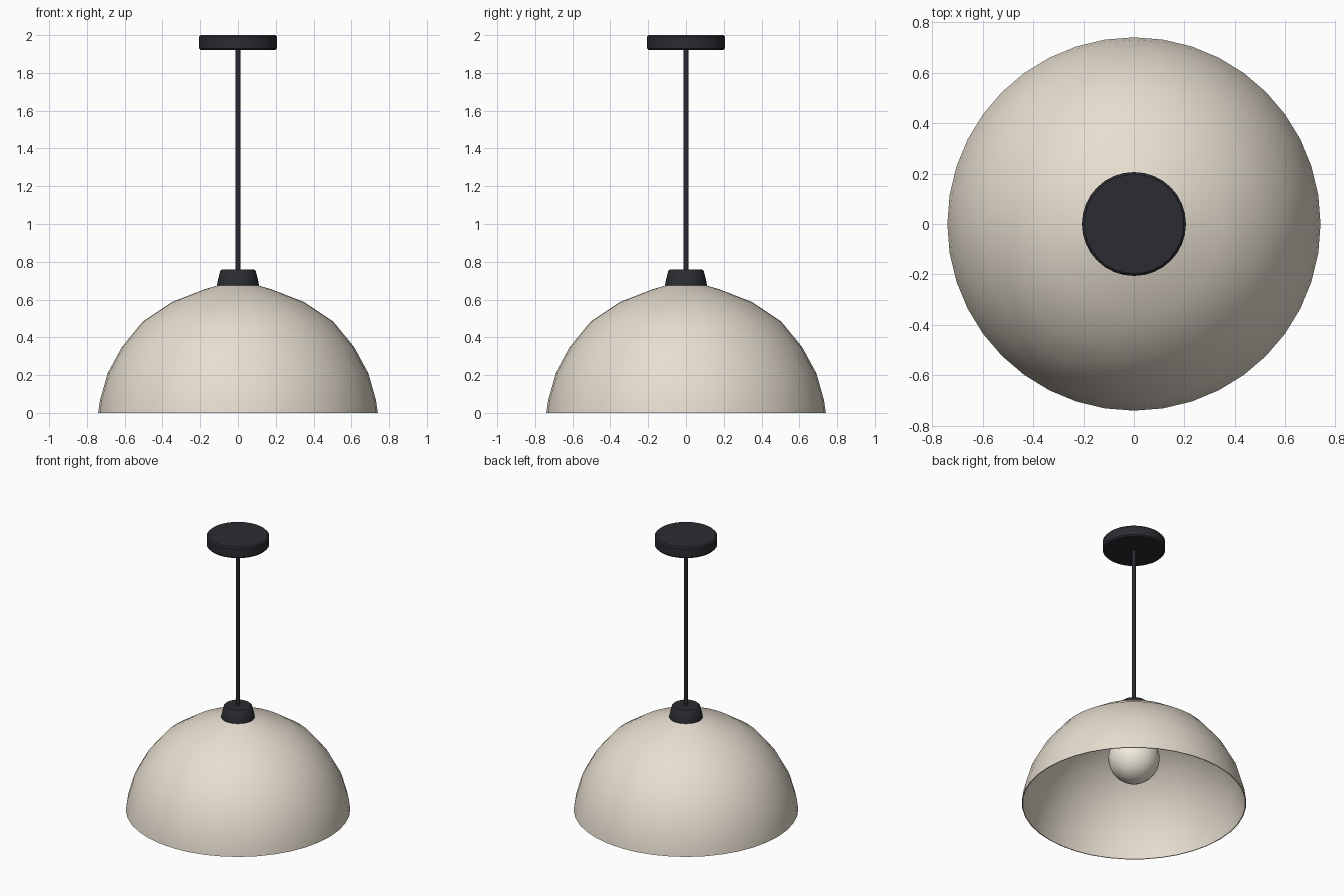
import bpy, bmesh, math

if "Cube" in bpy.data.objects:
    bpy.data.objects.remove(bpy.data.objects["Cube"])


def material(name, rgb):
    m = bpy.data.materials.new(name)
    m.diffuse_color = (*rgb, 1)
    m.use_nodes = True
    m.node_tree.nodes["Principled BSDF"].inputs["Base Color"].default_value = m.diffuse_color
    return m


dark = material("dark_metal", (0.025, 0.024, 0.031))
cream = material("cream_enamel", (0.80, 0.73, 0.63))
glass = material("warm_glass", (0.90, 0.85, 0.74))


def lathe(name, profile, sides, mat, closed=False):
    """Revolve (radius, z) points about z; a zero radius becomes a pole."""
    bm = bmesh.new()
    rings = []
    for r, z in profile:
        if r == 0:
            rings.append([bm.verts.new((0, 0, z))] * sides)
        else:
            rings.append([bm.verts.new((r * math.cos(2 * math.pi * i / sides),
                                        r * math.sin(2 * math.pi * i / sides), z))
                          for i in range(sides)])
    pairs = list(zip(rings, rings[1:]))
    if closed:
        pairs.append((rings[-1], rings[0]))
    for a, b in pairs:
        for i in range(sides):
            j = (i + 1) % sides
            bm.faces.new(list(dict.fromkeys([a[i], a[j], b[j], b[i]])))
    bmesh.ops.recalc_face_normals(bm, faces=bm.faces)
    mesh = bpy.data.meshes.new(name)
    bm.to_mesh(mesh)
    bm.free()
    mesh.materials.append(mat)
    ob = bpy.data.objects.new(name, mesh)
    bpy.context.collection.objects.link(ob)
    bpy.ops.object.select_all(action='DESELECT')
    ob.select_set(True)
    bpy.context.view_layer.objects.active = ob
    bpy.ops.object.shade_smooth_by_angle(angle=math.radians(35))
    return ob


# Dome shade: thin open shell
outer = [(0.74, 0), (0.73, 0.07), (0.69, 0.21), (0.615, 0.348),
         (0.503, 0.485), (0.35, 0.587), (0.175, 0.655), (0.08, 0.682)]
inner = [(r - 0.006, max(z - 0.006, 0)) for r, z in reversed(outer)]
lathe("shade", outer + inner, 40, cream, closed=True)

# Tapered cap on top of the shade
lathe("shade_cap", [(0, 0.675), (0.111, 0.675), (0.108, 0.695), (0.094, 0.752),
                    (0.085, 0.76), (0, 0.76)], 32, dark)

# Hanging rod
lathe("rod", [(0, 0.74), (0.013, 0.74), (0.013, 1.93), (0, 1.93)], 12, dark)

# Ceiling canopy with softened edges
lathe("ceiling_canopy", [(0, 1.92), (0.197, 1.92), (0.206, 1.929), (0.206, 1.991),
                         (0.197, 2.0), (0, 2.0)], 32, dark)

# Lamp holder and round bulb inside the shade
lathe("bulb_socket", [(0, 0.48), (0.06, 0.48), (0.06, 0.68), (0, 0.68)], 20, dark)
steps = 12
ball = [(0.17 * math.sin(math.pi * i / steps) if 0 < i < steps else 0,
         0.34 - 0.17 * math.cos(math.pi * i / steps)) for i in range(steps + 1)]
lathe("bulb", ball, 24, glass)
